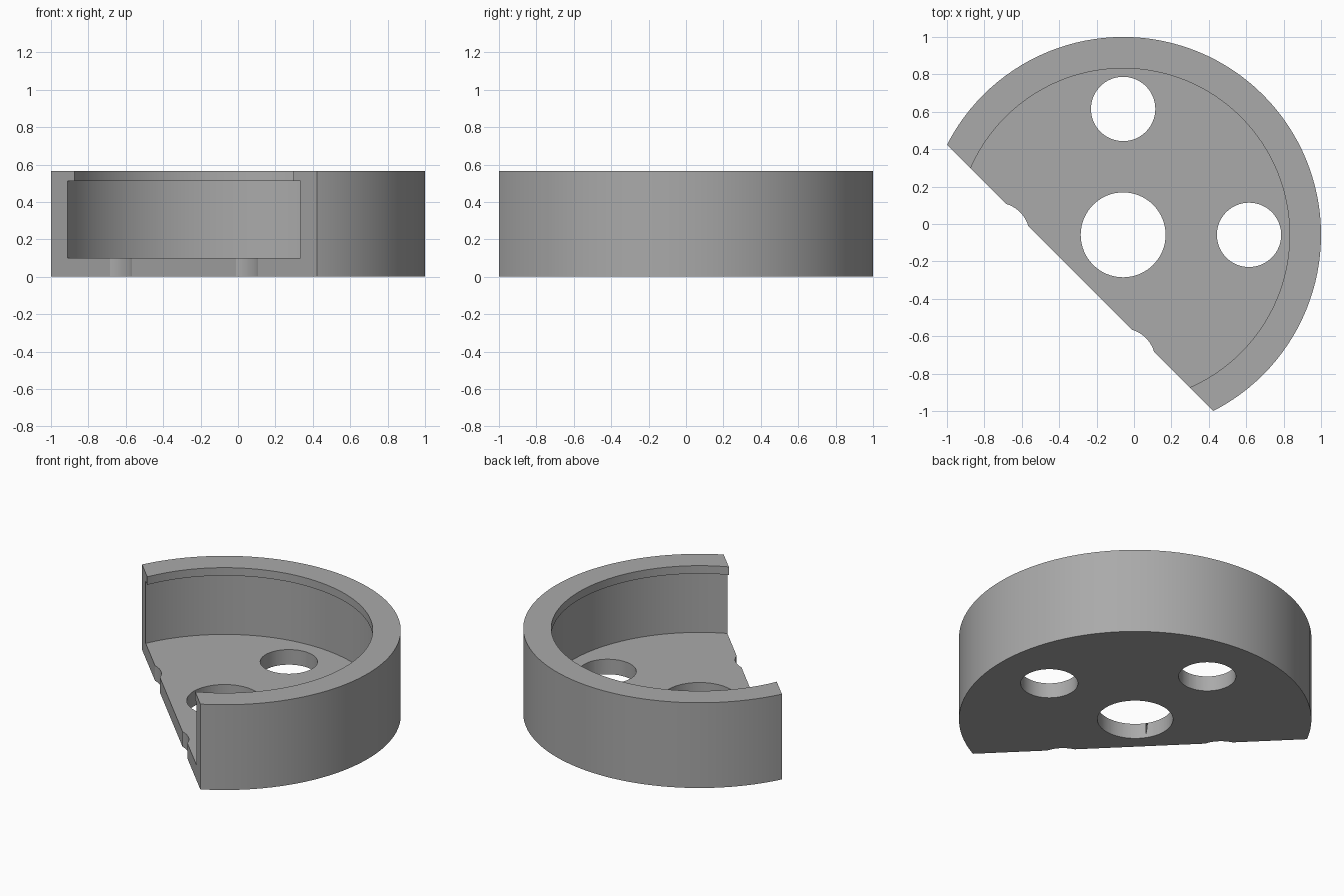
import bpy, bmesh, math
from mathutils import Matrix

if "Cube" in bpy.data.objects:
    bpy.data.objects.remove(bpy.data.objects["Cube"])

R, LIP, CAVITY = 1.058, 0.89, 0.939      # outer wall, lip and cavity radii
H, LIP_Z, FLOOR = 0.565, 0.512, 0.10     # rim, lip underside and floor heights
C = 1 - R                                # cup axis, same in x and y
CUT = -0.576                             # cut plane: x + y = CUT
SEG = 128

grey = bpy.data.materials.new("grey")
grey.diffuse_color = (0.4, 0.4, 0.4, 1)
grey.use_nodes = True
grey.node_tree.nodes["Principled BSDF"].inputs["Base Color"].default_value = grey.diffuse_color


def add_object(name, bm):
    bmesh.ops.recalc_face_normals(bm, faces=bm.faces)
    mesh = bpy.data.meshes.new(name)
    bm.to_mesh(mesh)
    bm.free()
    mesh.materials.append(grey)
    obj = bpy.data.objects.new(name, mesh)
    bpy.context.collection.objects.link(obj)
    return obj


# Cup body: wall with an inward lip, turned around the axis
profile = [(0, 0), (R, 0), (R, H), (LIP, H), (LIP, LIP_Z),
           (CAVITY, LIP_Z), (CAVITY, FLOOR), (0, FLOOR)]
bm = bmesh.new()
verts = [bm.verts.new((C + r, C, z)) for r, z in profile]
edges = [bm.edges.new(pair) for pair in zip(verts, verts[1:])]
bmesh.ops.spin(bm, geom=verts + edges, cent=(C, C, 0), axis=(0, 0, 1),
               angle=math.tau, steps=SEG, use_duplicate=False)
bmesh.ops.remove_doubles(bm, verts=bm.verts, dist=1e-4)
cup = add_object("cup_body", bm)

cutters = []

# Diagonal slice removing the front left segment
bm = bmesh.new()
d = CUT / math.sqrt(2)
bmesh.ops.create_cube(bm, size=4, matrix=Matrix.Rotation(math.pi / 4, 4, 'Z')
                      @ Matrix.Translation((d - 2, 0, 0)))
cutters.append(add_object("slice_cutter", bm))

# Centre hole and four holes around it (two survive only as notches)
A = 0.673
for x, y, r in [(0, 0, 0.227), (A, 0, 0.172), (0, A, 0.172),
                (-A, 0, 0.172), (0, -A, 0.172)]:
    bm = bmesh.new()
    bmesh.ops.create_cone(bm, cap_ends=True, segments=64, radius1=r, radius2=r,
                          depth=0.4, matrix=Matrix.Translation((C + x, C + y, 0.05)))
    cutters.append(add_object("hole_cutter", bm))

bpy.context.view_layer.objects.active = cup
cup.select_set(True)
for cutter in cutters:
    mod = cup.modifiers.new("cut", 'BOOLEAN')
    mod.operation = 'DIFFERENCE'
    mod.solver = 'EXACT'
    mod.object = cutter
    bpy.ops.object.modifier_apply(modifier=mod.name)
for cutter in cutters:
    bpy.data.objects.remove(cutter)

# One material only, smooth curved walls with crisp edges
for poly in cup.data.polygons:
    poly.material_index = 0
bpy.ops.object.select_all(action='DESELECT')
cup.select_set(True)
bpy.ops.object.shade_smooth_by_angle(angle=math.radians(30))
